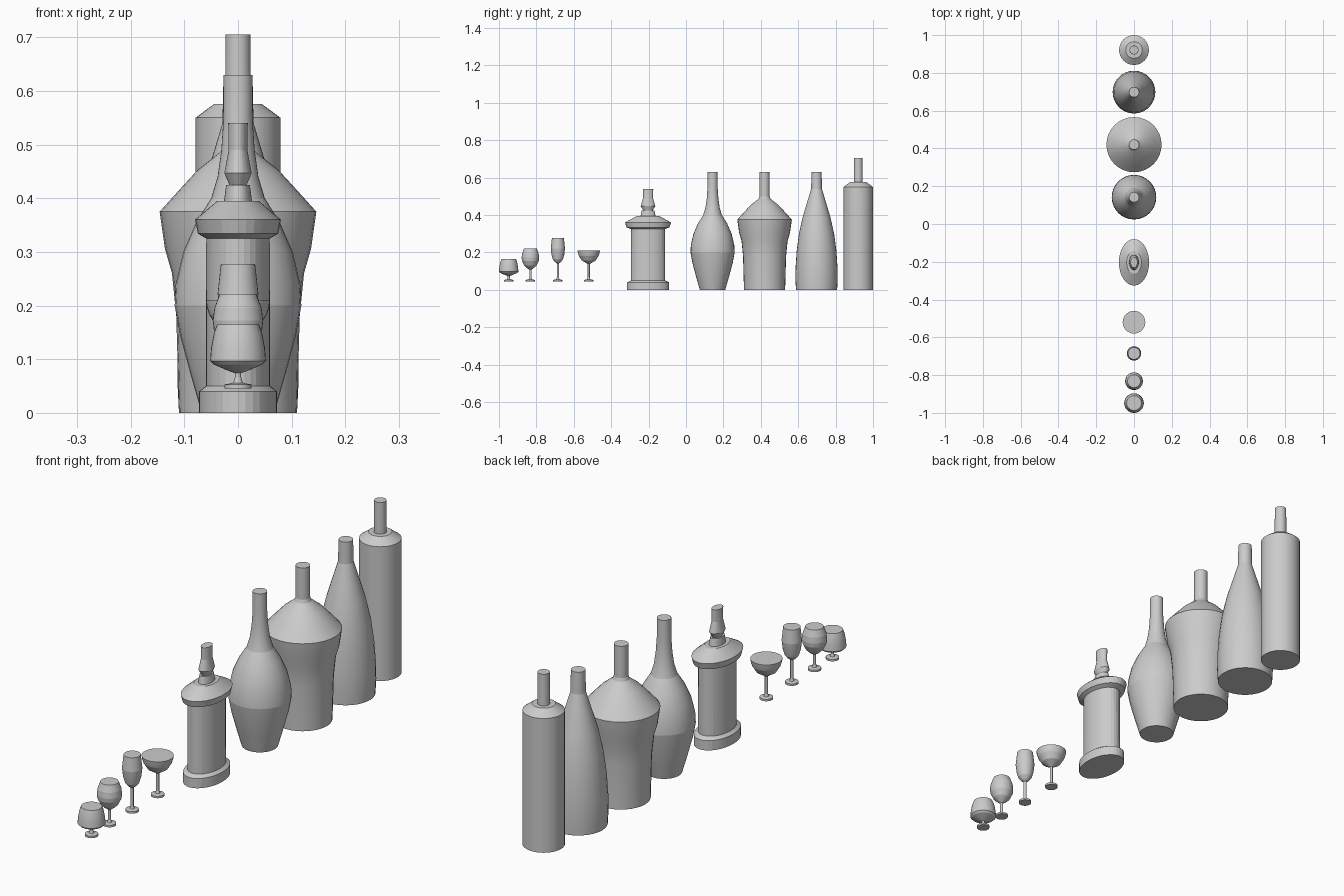
import bpy, bmesh, math

SIDES = 32

def turned(name, y, profile, squash=1.0):
    """Closed solid of revolution from (radius, z) points; squash narrows it in x."""
    bm = bmesh.new()
    rings = []
    for r, z in profile:
        rings.append([bm.verts.new((r * squash * math.cos(a), r * math.sin(a), z))
                      for a in (2 * math.pi * i / SIDES for i in range(SIDES))])
    for lo, hi in zip(rings, rings[1:]):
        for i in range(SIDES):
            j = (i + 1) % SIDES
            bm.faces.new((lo[i], lo[j], hi[j], hi[i]))
    bm.faces.new(rings[0][::-1])
    bm.faces.new(rings[-1])
    mesh = bpy.data.meshes.new(name)
    bm.to_mesh(mesh)
    bm.free()
    obj = bpy.data.objects.new(name, mesh)
    obj.location.y = y
    bpy.context.collection.objects.link(obj)
    bpy.ops.object.select_all(action='DESELECT')
    obj.select_set(True)
    bpy.context.view_layer.objects.active = obj
    bpy.ops.object.shade_smooth_by_angle(angle=math.radians(12))
    return obj

# Bottles
turned("straight_bottle", 0.921, [
    (0.079, 0), (0.079, 0.55), (0.044, 0.576), (0.024, 0.576), (0.023, 0.705)])
turned("tapered_bottle", 0.698, [
    (0.11, 0), (0.113, 0.06), (0.112, 0.12), (0.106, 0.21), (0.094, 0.30),
    (0.074, 0.39), (0.05, 0.47), (0.029, 0.54), (0.027, 0.63)])
turned("broad_bottle", 0.42, [
    (0.11, 0), (0.115, 0.18), (0.123, 0.26), (0.136, 0.305), (0.146, 0.375),
    (0.11, 0.415), (0.075, 0.453), (0.032, 0.487), (0.027, 0.50), (0.027, 0.63)])
turned("round_bottle", 0.142, [
    (0.068, 0), (0.088, 0.07), (0.108, 0.145), (0.118, 0.20), (0.116, 0.24),
    (0.102, 0.30), (0.078, 0.355), (0.05, 0.40), (0.038, 0.44), (0.031, 0.49),
    (0.027, 0.55), (0.027, 0.63)])

# Oval decanter and stopper
turned("decanter", -0.203, [
    (0.112, 0), (0.112, 0.04), (0.092, 0.05), (0.091, 0.325), (0.115, 0.334),
    (0.123, 0.36), (0.06, 0.395), (0.04, 0.395), (0.034, 0.425)], 0.65)
turned("decanter_stopper", -0.203, [
    (0.022, 0.42), (0.039, 0.447), (0.027, 0.49), (0.028, 0.54)], 0.65)

# Glasses share the same foot and thin stem
def glass(name, y, stem_top, bowl):
    foot = [(0.025, 0.045), (0.025, 0.053), (0.009, 0.056), (0.006, 0.066)]
    turned(name, y, foot + [(0.006, stem_top)] + bowl)

glass("coupe_glass", -0.52, 0.138, [
    (0.014, 0.143), (0.038, 0.158), (0.053, 0.182), (0.058, 0.197), (0.06, 0.21)])
glass("tulip_glass", -0.685, 0.142, [
    (0.016, 0.149), (0.027, 0.163), (0.034, 0.187), (0.038, 0.222), (0.032, 0.277)])
glass("wine_glass", -0.832, 0.108, [
    (0.018, 0.116), (0.033, 0.130), (0.045, 0.155), (0.047, 0.172), (0.044, 0.195),
    (0.034, 0.222)])
glass("brandy_glass", -0.948, 0.074, [
    (0.022, 0.080), (0.045, 0.090), (0.052, 0.097), (0.050, 0.122), (0.045, 0.148),
    (0.039, 0.165)])
